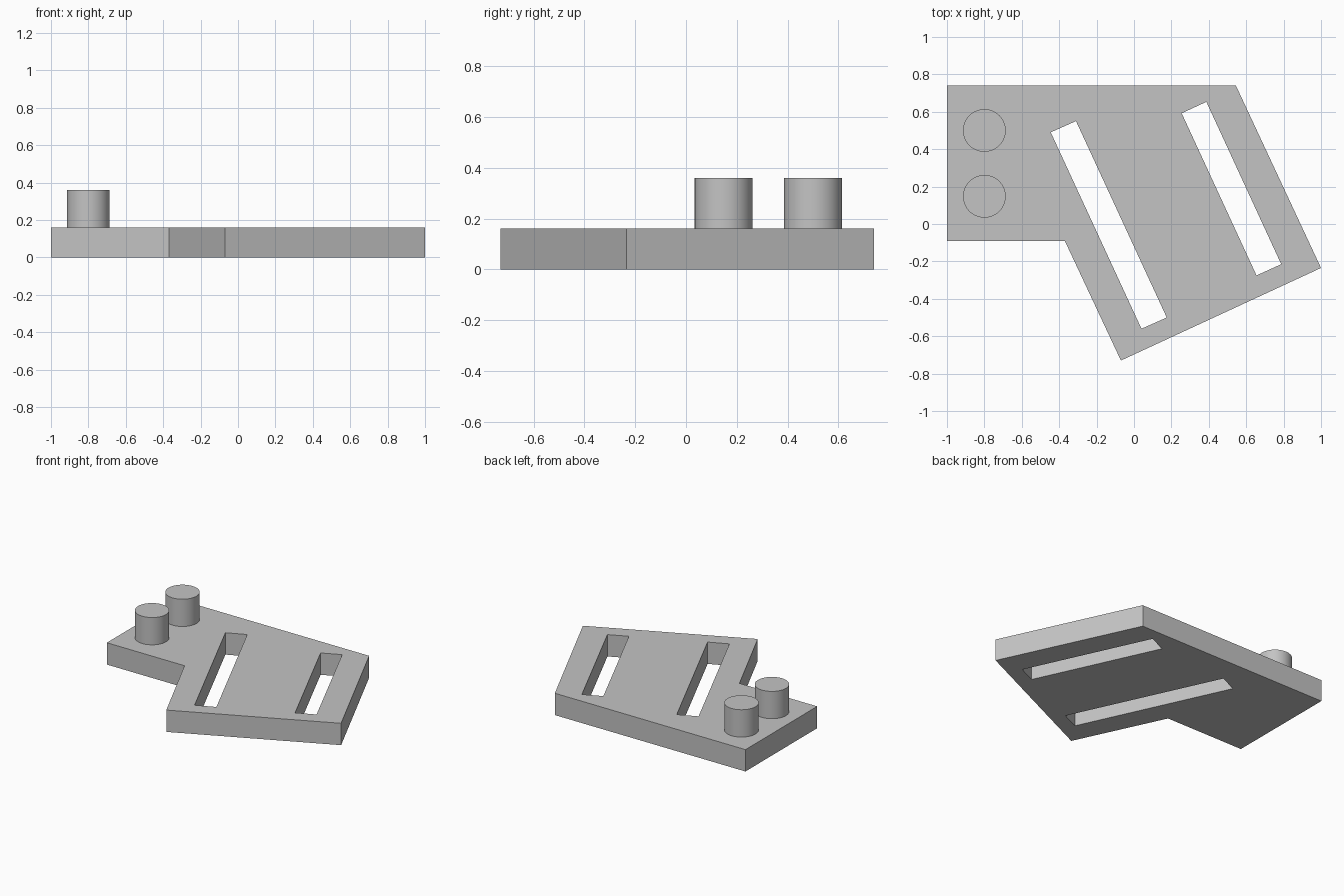
import bpy, bmesh, math
from mathutils import Vector

cube = bpy.data.objects.get("Cube")
if cube:
    bpy.data.objects.remove(cube, do_unlink=True)

THICKNESS = 0.16
PEG_TOP = 0.36
PEG_RADIUS = 0.114

# Single grey material
grey = bpy.data.materials.new("light_grey")
grey.use_nodes = True
colour = (0.55, 0.55, 0.55, 1)
grey.diffuse_color = colour
grey.node_tree.nodes["Principled BSDF"].inputs["Base Color"].default_value = colour


def plate(name, loops, height):
    """Fill an outline with holes and extrude it upward."""
    bm = bmesh.new()
    edges = []
    for loop in loops:
        verts = [bm.verts.new((x, y, 0)) for x, y in loop]
        edges += [bm.edges.new((v, verts[i - 1])) for i, v in enumerate(verts)]
    bmesh.ops.triangle_fill(bm, edges=edges, use_beauty=True, normal=(0, 0, 1))
    result = bmesh.ops.extrude_face_region(bm, geom=bm.faces[:], use_keep_orig=True)
    top = [g for g in result["geom"] if isinstance(g, bmesh.types.BMVert)]
    bmesh.ops.translate(bm, verts=top, vec=Vector((0, 0, height)))
    bmesh.ops.recalc_face_normals(bm, faces=bm.faces[:])
    mesh = bpy.data.meshes.new(name)
    bm.to_mesh(mesh)
    bm.free()
    obj = bpy.data.objects.new(name, mesh)
    bpy.context.collection.objects.link(obj)
    mesh.materials.append(grey)
    return obj


# Angled base plate with two parallel slots
outline = [(-1, 0.74), (0.545, 0.74), (1, -0.235),
           (-0.07, -0.73), (-0.37, -0.09), (-1, -0.09)]
long_slot = [(-0.445, 0.49), (-0.31, 0.55), (0.175, -0.5), (0.04, -0.56)]
short_slot = [(0.255, 0.592), (0.387, 0.653), (0.787, -0.215), (0.655, -0.275)]
plate("base_plate", [outline, long_slot, short_slot], THICKNESS)

# Two round pegs standing on the plate
for name, y in (("back_peg", 0.5), ("front_peg", 0.148)):
    depth = PEG_TOP - THICKNESS
    bpy.ops.mesh.primitive_cylinder_add(
        vertices=64, radius=PEG_RADIUS, depth=depth,
        location=(-0.8, y, THICKNESS + depth / 2))
    peg = bpy.context.object
    peg.name = name
    peg.data.materials.append(grey)
    bpy.ops.object.shade_smooth_by_angle(angle=math.radians(30))
